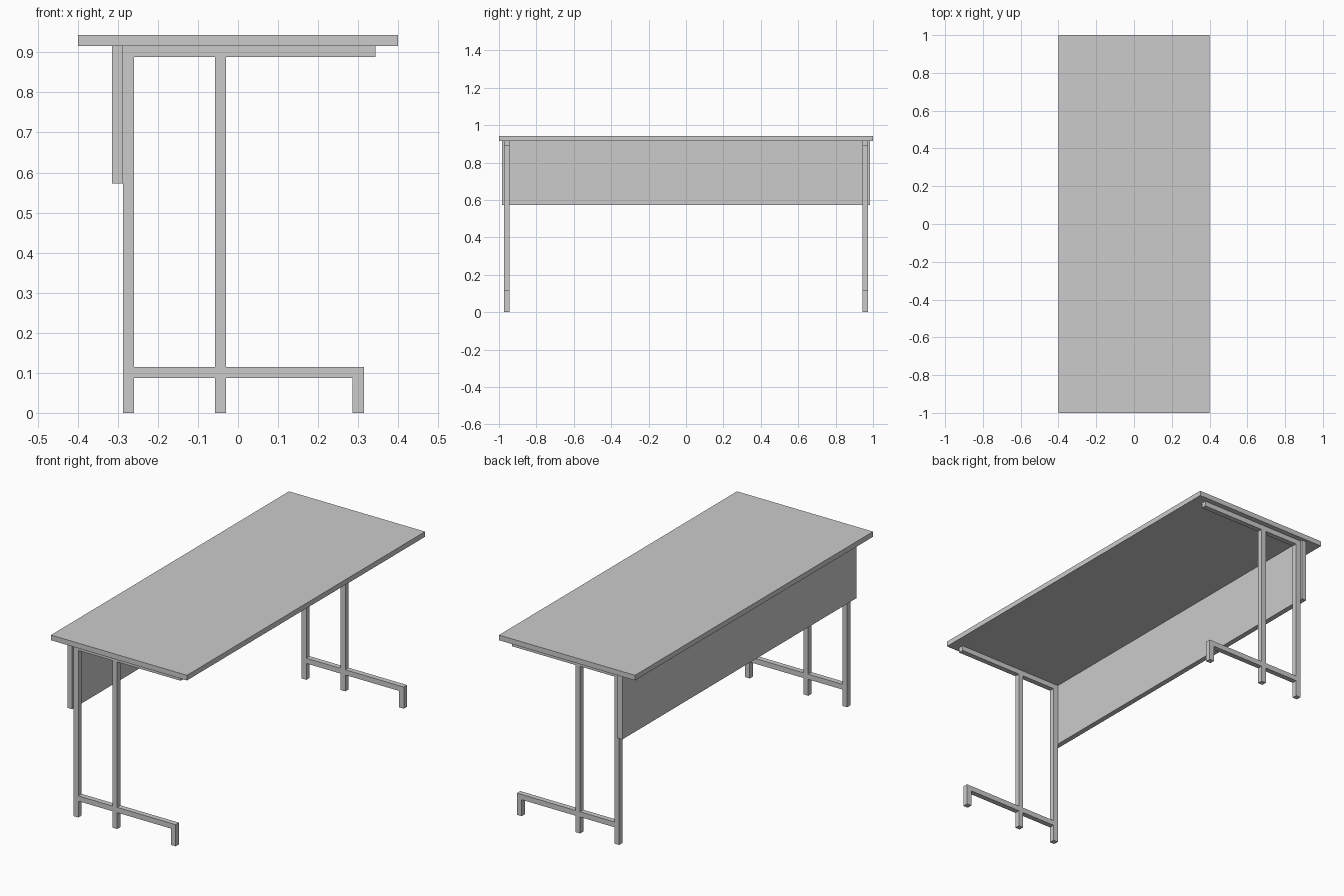
import bpy, bmesh
from mathutils import Vector

if "Cube" in bpy.data.objects:
    bpy.data.objects.remove(bpy.data.objects["Cube"])


def finish(name, bm):
    bmesh.ops.recalc_face_normals(bm, faces=bm.faces[:])
    mesh = bpy.data.meshes.new(name)
    bm.to_mesh(mesh)
    bm.free()
    obj = bpy.data.objects.new(name, mesh)
    bpy.context.collection.objects.link(obj)
    return obj


def box(name, lo, hi):
    bm = bmesh.new()
    bmesh.ops.create_cube(bm, size=1)
    lo, hi = Vector(lo), Vector(hi)
    for v in bm.verts:
        v.co = (lo + hi) / 2 + v.co * (hi - lo)
    return finish(name, bm)


def side_frame(name, y0, y1):
    # Welded tube frame: occupied cells of a small grid, extruded to tube width
    xs = [-0.287, -0.259, -0.058, -0.030, 0.286, 0.314, 0.343]
    zs = [0, 0.087, 0.115, 0.888, 0.9155]
    rows = ["#.#.#.",   # feet
            "#####.",   # foot rail
            "#.#...",   # uprights
            "######"]   # top rail
    bm = bmesh.new()
    for j, row in enumerate(rows):
        for i, cell in enumerate(row):
            if cell == "#":
                corners = [(i, j), (i + 1, j), (i + 1, j + 1), (i, j + 1)]
                bm.faces.new([bm.verts.new((xs[a], y0, zs[b])) for a, b in corners])
    bmesh.ops.remove_doubles(bm, verts=bm.verts[:], dist=1e-5)
    ext = bmesh.ops.extrude_face_region(bm, geom=bm.faces[:], use_keep_orig=True)
    moved = [g for g in ext["geom"] if isinstance(g, bmesh.types.BMVert)]
    bmesh.ops.translate(bm, verts=moved, vec=(0, y1 - y0, 0))
    return finish(name, bm)


# Table top and modesty panel
box("table_top", (-0.4, -1, 0.9155), (0.4, 1, 0.943))
box("modesty_panel", (-0.315, -0.984, 0.573), (-0.287, 0.984, 0.9155))

# Leg frames at both ends
side_frame("front_leg_frame", -0.972, -0.944)
side_frame("back_leg_frame", 0.944, 0.972)
